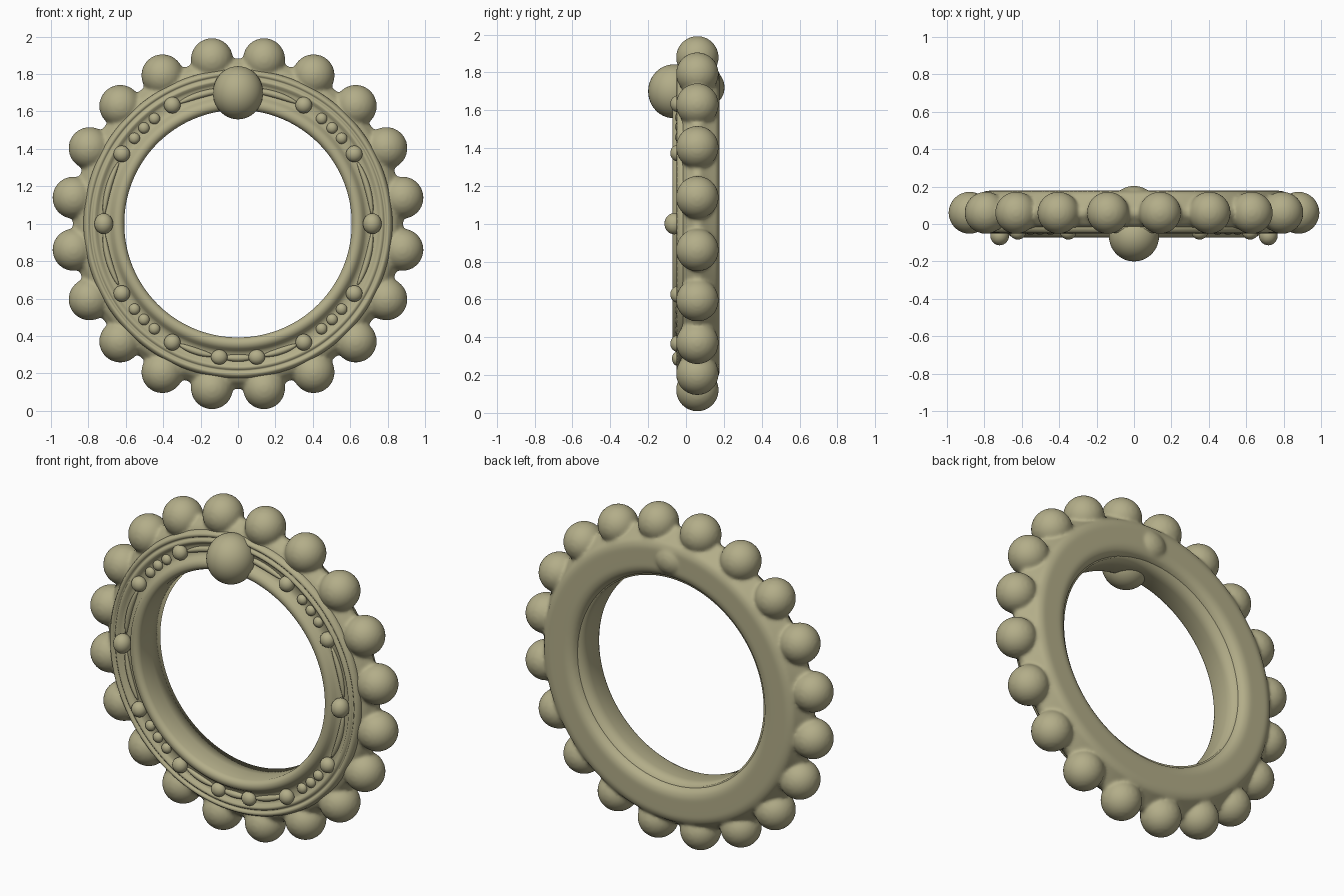
import bpy, bmesh
from math import radians, cos, sin, pi
from mathutils import Matrix, Vector

if "Cube" in bpy.data.objects:
    bpy.data.objects.remove(bpy.data.objects["Cube"])


def at(angle, r, y):
    """Point on the ring: angle in degrees, radius, depth."""
    a = radians(angle)
    return Vector((r * cos(a), y, 1 + r * sin(a)))


def lathe(bm, profile, steps):
    """Spin a closed (radius, y) profile around the ring axis."""
    rings = [[bm.verts.new(at(360 * i / steps, r, y)) for r, y in profile]
             for i in range(steps)]
    n = len(profile)
    for i in range(steps):
        a, b = rings[i], rings[(i + 1) % steps]
        for j in range(n):
            k = (j + 1) % n
            bm.faces.new((a[j], a[k], b[k], b[j]))


def ball(bm, loc, size, u=24, v=16):
    m = Matrix.Translation(loc) @ Matrix.Diagonal((*size, 1))
    bmesh.ops.create_uvsphere(bm, u_segments=u, v_segments=v, radius=1, matrix=m)


def rail(bm, a0, a1, r, y, thick, steps=16, sides=10):
    """Raised arc with tapered, rounded ends."""
    rings = []
    for i in range(steps + 1):
        t = i / steps
        w = thick * max(0.05, sin(pi * t)) ** 0.4
        rings.append([bm.verts.new(at(a0 + (a1 - a0) * t,
                                      r + w * cos(2 * pi * s / sides),
                                      y + w * sin(2 * pi * s / sides)))
                      for s in range(sides)])
    for a, b in zip(rings, rings[1:]):
        for s in range(sides):
            k = (s + 1) % sides
            bm.faces.new((a[s], a[k], b[k], b[s]))
    bm.faces.new(rings[0])
    bm.faces.new(rings[-1])


mat = bpy.data.materials.new("olive")
mat.diffuse_color = (0.45, 0.42, 0.25, 1)
mat.use_nodes = True
mat.node_tree.nodes["Principled BSDF"].inputs["Base Color"].default_value = mat.diffuse_color


def finish(bm, name):
    bmesh.ops.recalc_face_normals(bm, faces=bm.faces)
    me = bpy.data.meshes.new(name)
    bm.to_mesh(me)
    bm.free()
    me.materials.append(mat)
    me.polygons.foreach_set("use_smooth", [True] * len(me.polygons))
    ob = bpy.data.objects.new(name, me)
    bpy.context.collection.objects.link(ob)
    return ob


# Ring body with twenty outer beads, fused into one soft surface
bm = bmesh.new()
lathe(bm, [(.622, -.02), (.80, -.03), (.845, -.005), (.883, .045), (.883, .075),
           (.85, .12), (.82, .165), (.79, .178), (.665, .178), (.635, .165),
           (.615, .135)], 160)
for i in range(20):
    ball(bm, at(9 + 18 * i, .89, .06), (.113, .113, .113), 32, 20)
ball(bm, (0, .13, 1.72), (.10, .075, .09))      # low swelling behind the main bead
body = finish(bm, "ring_body")
rm = body.modifiers.new("fuse", 'REMESH')
rm.mode = 'VOXEL'
rm.voxel_size = .01
rm.use_smooth_shade = True
sm = body.modifiers.new("soften", 'SMOOTH')
sm.factor = .5
sm.iterations = 8

# Front face with inner lip, channel and double rim
bm = bmesh.new()
lathe(bm, [(.61, .14), (.608, .05), (.608, -.045), (.616, -.062), (.632, -.072),
           (.652, -.071), (.668, -.06), (.678, -.045), (.69, -.034), (.705, -.03),
           (.74, -.03), (.752, -.036), (.762, -.048), (.772, -.05), (.781, -.042),
           (.787, -.034), (.793, -.042), (.801, -.049), (.812, -.045), (.822, -.03),
           (.828, -.008), (.80, .02), (.66, .05), (.64, .13)], 160)
finish(bm, "front_trim")

# Beads, seeds and rails in the channel, mirrored left and right
studs, seeds, rails = bmesh.new(), bmesh.new(), bmesh.new()
for side in (1, -1):
    def ang(a):
        return a if side == 1 else 180 - a
    ball(studs, at(ang(0), .718, -.062), (.05, .052, .056))
    for a in (31, 61, -31, -61):
        ball(studs, at(ang(a), .725, -.043), (.044, .04, .044))
    for s in (1, -1):
        for a in (39.5, 45.5, 51.5):
            ball(seeds, at(ang(s * a), .718, -.033), (.03, .025, .03), 16, 10)
        rail(rails, ang(s * 4), ang(s * 27), .718, -.03, .016)
    ball(seeds, at(ang(-82), .72, -.04), (.044, .034, .04))
    rail(rails, ang(64), ang(86), .718, -.03, .018)
    rail(rails, ang(-64), ang(-79), .718, -.03, .018)
rail(rails, 264, 276, .718, -.03, .02)
finish(studs, "channel_beads")
finish(seeds, "channel_seeds")
finish(rails, "channel_rails")

# Large bead at the top of the front
bm = bmesh.new()
ball(bm, (0, -.065, 1.70), (.134, .135, .142), 40, 28)
finish(bm, "main_bead")
